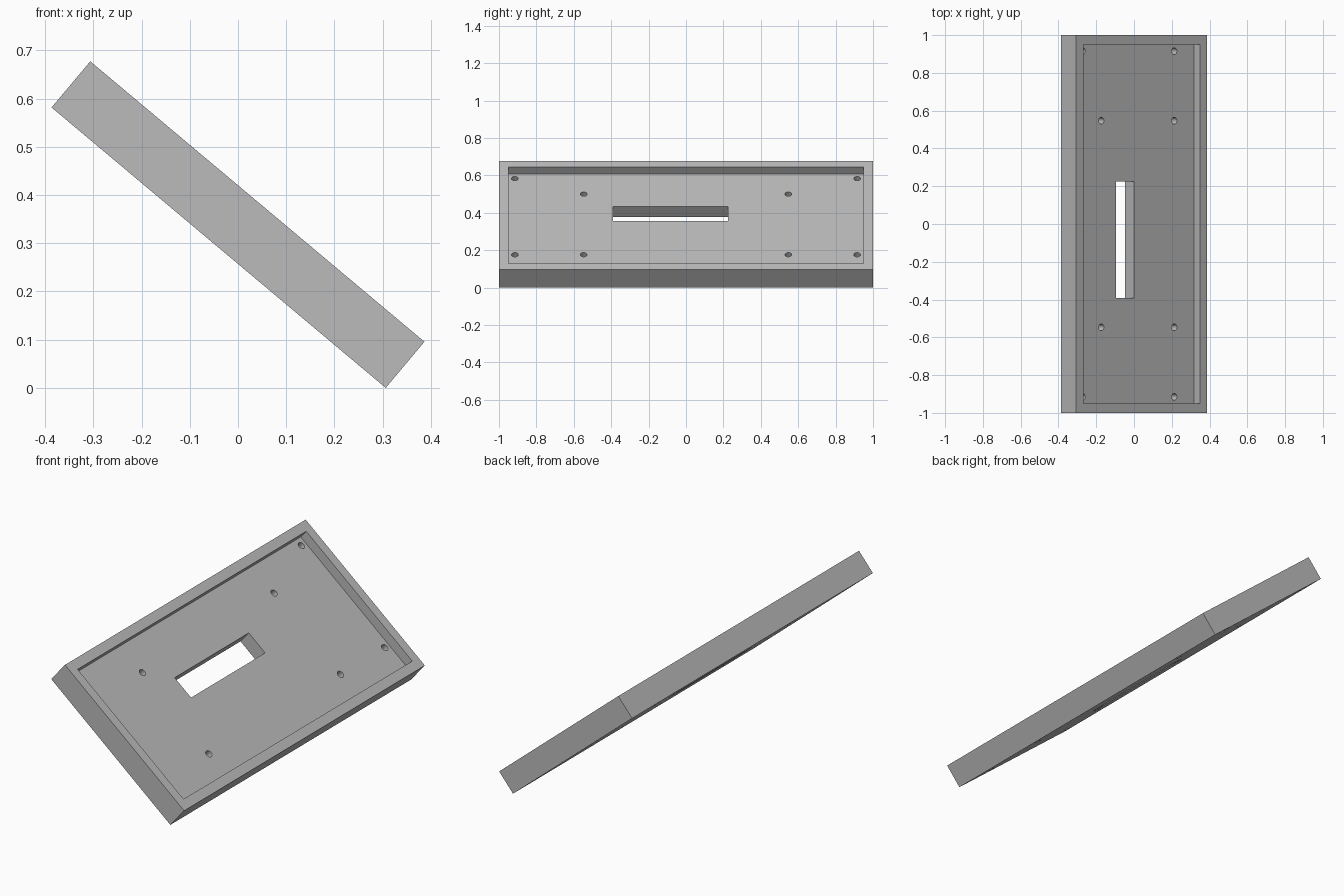
import bpy, bmesh, math
from mathutils import Matrix, Vector

if "Cube" in bpy.data.objects:
    bpy.data.objects.remove(bpy.data.objects["Cube"])

LENGTH, WIDTH, THICK = 2.0, 0.905, 0.125
RIM, DEPTH = 0.05, 0.05
TILT = math.radians(40)

grey = bpy.data.materials.new("light_grey")
grey.use_nodes = True
colour = (0.5, 0.5, 0.5, 1)
grey.diffuse_color = colour
grey.node_tree.nodes["Principled BSDF"].inputs["Base Color"].default_value = colour


def add_box(bm, size, centre):
    bmesh.ops.create_cube(bm, size=1, matrix=Matrix.Translation(centre) @ Matrix.Diagonal((*size, 1)))


def make_object(name, bm):
    mesh = bpy.data.meshes.new(name)
    bm.to_mesh(mesh)
    bm.free()
    mesh.materials.append(grey)
    obj = bpy.data.objects.new(name, mesh)
    bpy.context.collection.objects.link(obj)
    return obj


# Slab, modelled flat and tilted at the end
bm = bmesh.new()
add_box(bm, (WIDTH, LENGTH, THICK), (0, 0, 0))
tray = make_object("tilted_tray", bm)

# Shallow recess that leaves a raised rim
bm = bmesh.new()
add_box(bm, (WIDTH - 2 * RIM, LENGTH - 2 * RIM, 2 * DEPTH), (0, 0, THICK / 2))
recess = make_object("recess_cutter", bm)

# Off-centre slot and mirrored screw holes, all cut through the floor
bm = bmesh.new()
add_box(bm, (0.124, 0.616, 0.4), (-0.072, -0.083, 0))
for x, y in ((-0.365, 0.915), (-0.236, 0.547), (0.268, 0.915), (0.268, 0.547)):
    for side in (-1, 1):
        bmesh.ops.create_cone(bm, cap_ends=True, segments=24, radius1=0.018, radius2=0.018,
                              depth=0.4, matrix=Matrix.Translation((x, side * y, 0)))
openings = make_object("openings_cutter", bm)

# Apply the cuts and discard the cutters
for cutter in (recess, openings):
    cutter.hide_render = True
    mod = tray.modifiers.new(cutter.name, "BOOLEAN")
    mod.operation = "DIFFERENCE"
    mod.solver = "EXACT"
    mod.object = cutter
graph = bpy.context.evaluated_depsgraph_get()
result = bpy.data.meshes.new_from_object(tray.evaluated_get(graph))
tray.modifiers.clear()
tray.data = result
for cutter in (recess, openings):
    bpy.data.objects.remove(cutter)

# Tilt and rest on the ground
tray.data.transform(Matrix.Rotation(TILT, 4, "Y"))
lowest = min(v.co.z for v in tray.data.vertices)
tray.data.transform(Matrix.Translation(Vector((0, 0, -lowest))))

bpy.ops.object.select_all(action="DESELECT")
tray.select_set(True)
bpy.context.view_layer.objects.active = tray
bpy.ops.object.shade_smooth_by_angle(angle=math.radians(30))
